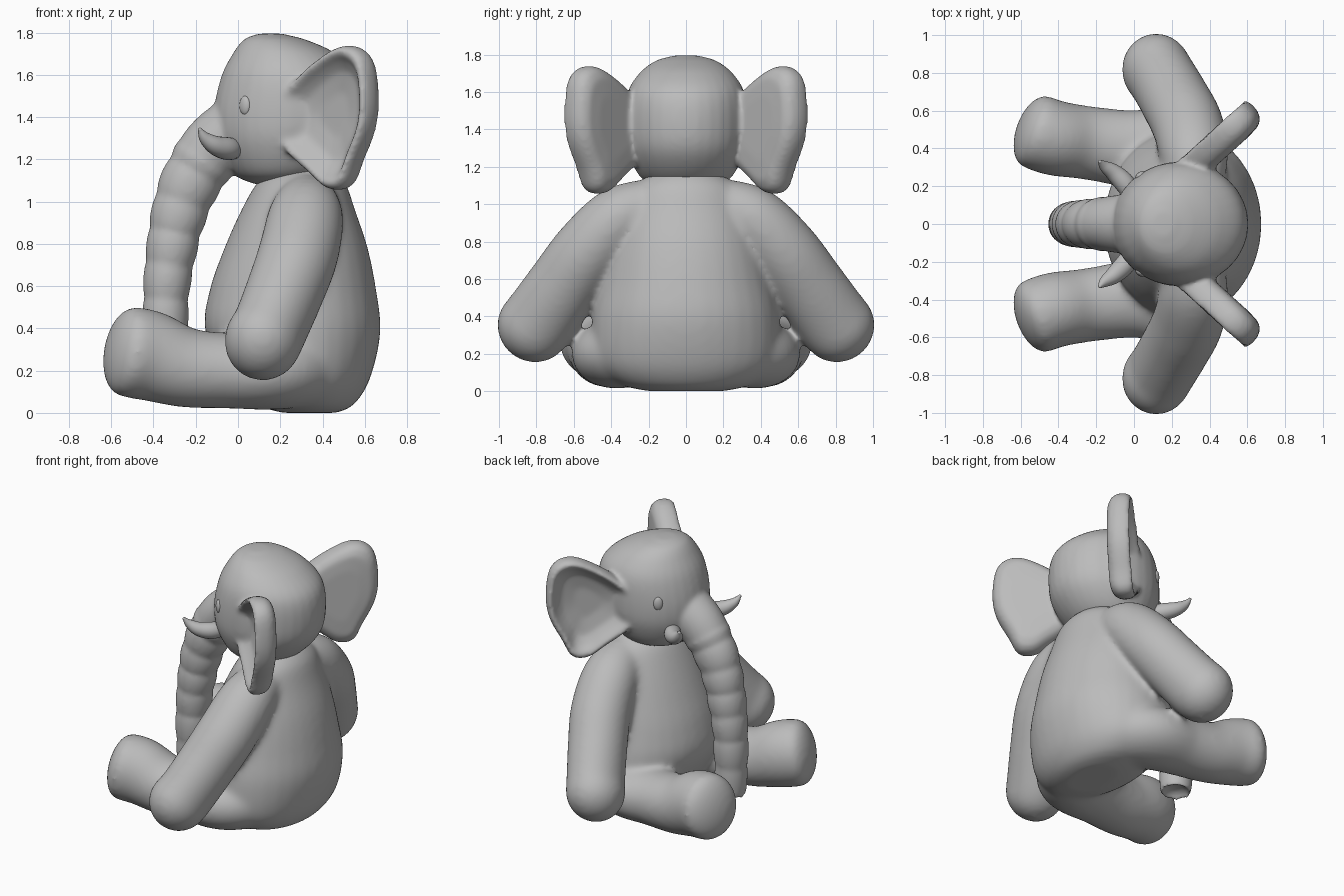
import bpy, bmesh, math
from mathutils import Vector

cube = bpy.data.objects.get("Cube")
if cube:
    bpy.data.objects.remove(cube)

grey = bpy.data.materials.new("soft grey")
grey.use_nodes = True
COLOUR = (0.5, 0.5, 0.5, 1)
grey.diffuse_color = COLOUR
grey.node_tree.nodes["Principled BSDF"].inputs["Base Color"].default_value = COLOUR


def spline(points, t):
    """Catmull-Rom value at t (0..1) through equal-length tuples."""
    n = len(points) - 1
    i = min(int(t * n), n - 1)
    f = t * n - i
    a, b, c, d = (points[max(0, min(n, i + k))] for k in (-1, 0, 1, 2))
    return [q + f / 2 * (r - p + f * (2 * p - 5 * q + 4 * r - s + f * (3 * (q - r) + s - p)))
            for p, q, r, s in zip(a, b, c, d)]


def skin(bm, rings):
    """Join closed rings of points into a capped shell."""
    loops = [[bm.verts.new(p) for p in ring] for ring in rings]
    n = len(loops[0])
    faces = [bm.faces.new((a[i], a[(i + 1) % n], b[(i + 1) % n], b[i]))
             for a, b in zip(loops, loops[1:]) for i in range(n)]
    faces += [bm.faces.new(loops[0]), bm.faces.new(loops[-1])]
    bmesh.ops.recalc_face_normals(bm, faces=faces)


def tube(bm, points, ref, end_depth, steps=40, sides=32, ridges=0, flip=1, level=False):
    """Sweep an ellipse along (x, y, z, radius along ref, other radius)."""
    rings = []

    def ring(c, t, a, b):
        u = (Vector(ref) - t * t.dot(Vector(ref))).normalized()
        v = t.cross(u)
        pts = []
        for k in range(sides):
            ang = math.tau * k / sides
            p = c + u * a * math.cos(ang) + v * b * math.sin(ang)
            pts.append((p.x, p.y * flip, p.z))
        rings.append(pts)

    for s in range(steps + 1):
        t = s / steps
        x, y, z, a, b = spline(points, t)
        ahead, behind = spline(points, min(1, t + .01)), spline(points, max(0, t - .01))
        tangent = (Vector(ahead[:3]) - Vector(behind[:3])).normalized()
        if level:
            tangent = Vector((0, 0, 1))
        if ridges and t > 0.2:
            swell = 0.95 + 0.1 * abs(math.sin(math.pi * ridges * t)) ** 0.6
            a, b = a * swell, b * swell
        ring(Vector((x, y, z)), tangent, a, b)
    # Domed end, or hollow end when the depth is negative
    for k in range(1, 7):
        ang = k / 6 * 1.5
        ring(Vector((x, y, z)) + tangent * end_depth * math.sin(ang), tangent,
             a * math.cos(ang), b * math.cos(ang))
    skin(bm, rings)


def finish(name, bm, voxel=0, smooth=0):
    mesh = bpy.data.meshes.new(name)
    bm.to_mesh(mesh)
    bm.free()
    mesh.materials.append(grey)
    obj = bpy.data.objects.new(name, mesh)
    bpy.context.collection.objects.link(obj)
    if voxel:
        remesh = obj.modifiers.new("blend", "REMESH")
        remesh.mode = "VOXEL"
        remesh.voxel_size = voxel
        remesh.use_smooth_shade = True
        soften = obj.modifiers.new("soften", "SMOOTH")
        soften.factor = 0.5
        soften.iterations = smooth
    for p in mesh.polygons:
        p.use_smooth = True
    return obj


# Torso, arms and legs blended into one soft body
TORSO = [(.34, 0, .0, .13, .2), (.32, 0, .04, .23, .36), (.295, 0, .16, .33, .48),
         (.26, 0, .38, .415, .5), (.26, 0, .58, .395, .46), (.275, 0, .78, .34, .41),
         (.285, 0, .96, .27, .35), (.3, 0, 1.09, .21, .29), (.31, 0, 1.15, .15, .2)]
ARM = [(.33, .2, 1.0, .14, .14), (.32, .36, .92, .18, .175), (.285, .52, .75, .19, .19),
       (.22, .65, .57, .185, .195), (.15, .77, .4, .18, .2), (.12, .815, .345, .185, .2)]
LEG = [(.35, .22, .23, .2, .2), (.17, .36, .2, .185, .24), (-.05, .4, .2, .18, .205),
       (-.25, .43, .215, .19, .195), (-.42, .455, .27, .215, .2), (-.52, .49, .29, .215, .2)]
bm = bmesh.new()
tube(bm, TORSO, (1, 0, 0), .03, level=True)
for side in (1, -1):
    tube(bm, ARM, (1, 0, 0), .19, flip=side)
    tube(bm, LEG, (0, 0, 1), .1, flip=side)
finish("body_with_limbs", bm, .017, 22)

# Head, trunk and ears
HEAD = [(.19, 0, 1.08, .1, .1), (.21, 0, 1.13, .23, .23), (.235, 0, 1.27, .335, .31),
        (.245, 0, 1.42, .36, .33), (.25, 0, 1.59, .33, .315), (.22, 0, 1.7, .245, .25),
        (.175, 0, 1.765, .15, .165), (.155, 0, 1.788, .08, .09)]
TRUNK = [(.05, 0, 1.37, .17, .17), (-.11, 0, 1.26, .15, .155), (-.22, 0, 1.1, .13, .14),
         (-.28, 0, .94, .122, .128), (-.315, 0, .77, .118, .117), (-.338, 0, .59, .112, .108),
         (-.345, 0, .38, .105, .104), (-.34, 0, .14, .094, .094)]
EAR = [(.2, 1.4), (.27, 1.54), (.4, 1.67), (.53, 1.74), (.62, 1.68), (.645, 1.5), (.63, 1.34),
       (.57, 1.18), (.525, 1.07), (.45, 1.06), (.37, 1.13), (.24, 1.26), (.2, 1.4)]
# Size and offset of each ring over the ear, from its back to its dished front
EAR_LAYERS = [(.05, -.085), (.5, -.085), (.8, -.078), (.93, -.055), (.99, -.02), (1, .015),
              (.985, .05), (.93, .075), (.86, .068), (.77, .035), (.62, .0), (.3, -.02),
              (.05, -.02)]


def ear(bm, side):
    rings = []
    for size, depth in EAR_LAYERS:
        ring = []
        for k in range(48):
            x, z = spline(EAR, k / 48)
            x, z = .45 + (x - .45) * size, 1.42 + (z - 1.42) * size
            y = .255 + (x - .25) * .9
            ring.append((x - depth * .67, side * (y + depth * .74), z))
        rings.append(ring)
    skin(bm, rings)


bm = bmesh.new()
tube(bm, HEAD, (1, 0, 0), .008, level=True)
tube(bm, TRUNK, (0, 1, 0), -.05, steps=100, ridges=8)
for side in (1, -1):
    ear(bm, side)
finish("head_with_trunk_and_ears", bm, .013, 10)

# Tusks and eyes
TUSK = [(.0, .13, 1.25, .04, .04), (-.045, .21, 1.25, .054, .054),
        (-.105, .27, 1.265, .046, .046), (-.155, .305, 1.3, .03, .03),
        (-.18, .33, 1.34, .01, .01)]
for side, label in ((1, "back"), (-1, "front")):
    bm = bmesh.new()
    tube(bm, TUSK, (0, 0, 1), .01, sides=20, steps=20, flip=side)
    finish("tusk_" + label, bm)
    bm = bmesh.new()
    bmesh.ops.create_uvsphere(bm, u_segments=24, v_segments=14, radius=1)
    eye = finish("eye_" + label, bm)
    eye.scale = (.03, .018, .045)
    eye.location = (.033, side * .257, 1.455)
    eye.rotation_euler = (0, 0, side * math.radians(38))
